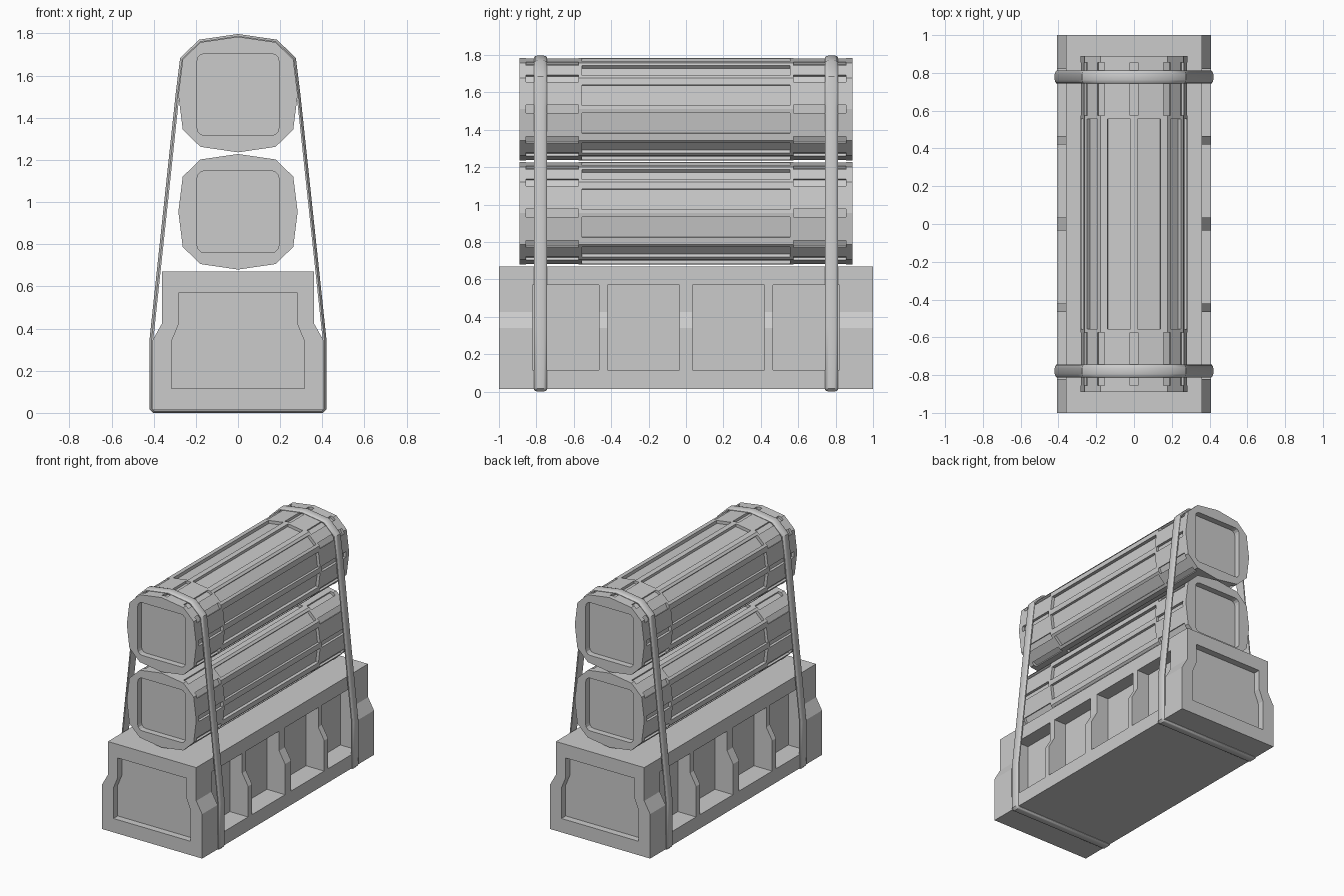
import bpy, bmesh, math
from mathutils import Vector

if "Cube" in bpy.data.objects:
    bpy.data.objects.remove(bpy.data.objects["Cube"])


def add_prism(bm, pts, y0, y1):
    """Extrude an xz outline from y0 to y1."""
    a = [bm.verts.new((x, y0, z)) for x, z in pts]
    b = [bm.verts.new((x, y1, z)) for x, z in pts]
    n = len(pts)
    bm.faces.new(a)
    bm.faces.new(b[::-1])
    for i in range(n):
        bm.faces.new((a[i], b[i], b[(i + 1) % n], a[(i + 1) % n]))


def make(name, bm):
    bmesh.ops.recalc_face_normals(bm, faces=bm.faces)
    me = bpy.data.meshes.new(name)
    bm.to_mesh(me)
    bm.free()
    ob = bpy.data.objects.new(name, me)
    bpy.context.collection.objects.link(ob)
    return ob


def cut(ob, cutter):
    """Subtract the cutter, then remove it."""
    cutter.hide_render = True
    m = ob.modifiers.new("recesses", 'BOOLEAN')
    m.operation, m.solver, m.object = 'DIFFERENCE', 'EXACT', cutter
    bpy.context.view_layer.objects.active = ob
    bpy.ops.object.modifier_apply(modifier=m.name)
    bpy.data.objects.remove(cutter)


def mirror(half):
    """Right half outline (bottom to top) to full closed outline."""
    return half + [(-x, z) for x, z in reversed(half) if x > 1e-6]


def box(x0, x1, z0, z1):
    return [(x0, z0), (x1, z0), (x1, z1), (x0, z1)]


def rounded_square(cz, h, r):
    pts = []
    for k, (sx, sz) in enumerate([(1, 1), (-1, 1), (-1, -1), (1, -1)]):
        for j in range(4):
            a = math.radians(90 * k + 30 * j)
            pts.append((sx * (h - r) + r * math.cos(a),
                        cz + sz * (h - r) + r * math.sin(a)))
    return pts


# Base block with end panels and side bays
bm = bmesh.new()
add_prism(bm, mirror([(.408, .013), (.408, .34), (.36, .425), (.36, .67)]), -1, 1)
base = make("base_block", bm)
bm = bmesh.new()
end = mirror([(.315, .115), (.315, .34), (.28, .425), (.28, .57)])
add_prism(bm, end, -1.1, -.95)
add_prism(bm, end, .95, 1.1)
for y0, y1 in [(-.82, -.465), (-.42, -.035), (.035, .42), (.465, .82)]:
    add_prism(bm, box(.26, .5, .115, .57), y0, y1)
    add_prism(bm, box(-.5, -.26, .115, .57), y0, y1)
cut(base, make("base_cutter", bm))

# Twelve-sided canister outline, corners between the flat middles
ring = [Vector(p) for p in mirror([(0, -.274), (.178, -.248), (.262, -.167), (.283, 0),
                                   (.262, .167), (.178, .248), (0, .274)])]


def canister(name, cz):
    c = Vector((0, cz))
    bm = bmesh.new()
    add_prism(bm, [tuple(p + c) for p in ring], -.89, .89)
    ob = make(name, bm)
    bm = bmesh.new()
    for i, p in enumerate(ring):
        q, prev = ring[(i + 1) % 12], ring[i - 1]
        # long panel on each facet
        t = (q - p).normalized()
        n = Vector((t.y, -t.x))
        short = (q - p).length < .14
        a = .02 if short or i % 3 == 0 else .038
        b = .02 if short or (i + 1) % 3 == 0 else .038
        p0, p1 = p + t * a + c, q - t * b + c
        add_prism(bm, [p0 - n * .022, p1 - n * .022, p1 + n * .02, p0 + n * .02], -.555, .555)
        # short slots on each corner near both ends
        t = (t + (p - prev).normalized()).normalized()
        n = Vector((t.y, -t.x))
        s = t * .021
        v = p + c
        for y0, y1 in [(-.855, -.575), (.575, .855)]:
            add_prism(bm, [v - s - n * .022, v + s - n * .022, v + s + n * .02, v - s + n * .02], y0, y1)
    # square end recesses
    sq = rounded_square(cz, .194, .035)
    add_prism(bm, sq, -1, -.845)
    add_prism(bm, sq, .845, 1)
    cut(ob, make(name + "_cutter", bm))


canister("lower_canister", .954)
canister("upper_canister", 1.51)

# Straps looped around the whole stack
path = [Vector(p) for p in mirror([(.398, .012), (.408, .022), (.408, .345), (.284, 1.51),
                                   (.263, 1.678), (.179, 1.759), (0, 1.785)])]
section = [(-.035, -.006), (-.035, .002), (-.028, .008), (-.015, .012),
           (.015, .012), (.028, .008), (.035, .002), (.035, -.006)]


def strap(name, yc):
    bm = bmesh.new()
    rows = []
    for i, p in enumerate(path):
        t0 = (p - path[i - 1]).normalized()
        t1 = (path[(i + 1) % len(path)] - p).normalized()
        n0, n1 = Vector((t0.y, -t0.x)), Vector((t1.y, -t1.x))
        n = (n0 + n1) / (1 + n0.dot(n1))
        rows.append([bm.verts.new((p.x + n.x * o, yc + dy, p.y + n.y * o)) for dy, o in section])
    k = len(section)
    for i, r in enumerate(rows):
        s = rows[(i + 1) % len(rows)]
        for j in range(k):
            bm.faces.new((r[j], s[j], s[(j + 1) % k], r[(j + 1) % k]))
    ob = make(name, bm)
    bpy.ops.object.select_all(action='DESELECT')
    ob.select_set(True)
    bpy.context.view_layer.objects.active = ob
    bpy.ops.object.shade_smooth_by_angle(angle=math.radians(35))


strap("front_strap", -.778)
strap("rear_strap", .778)
